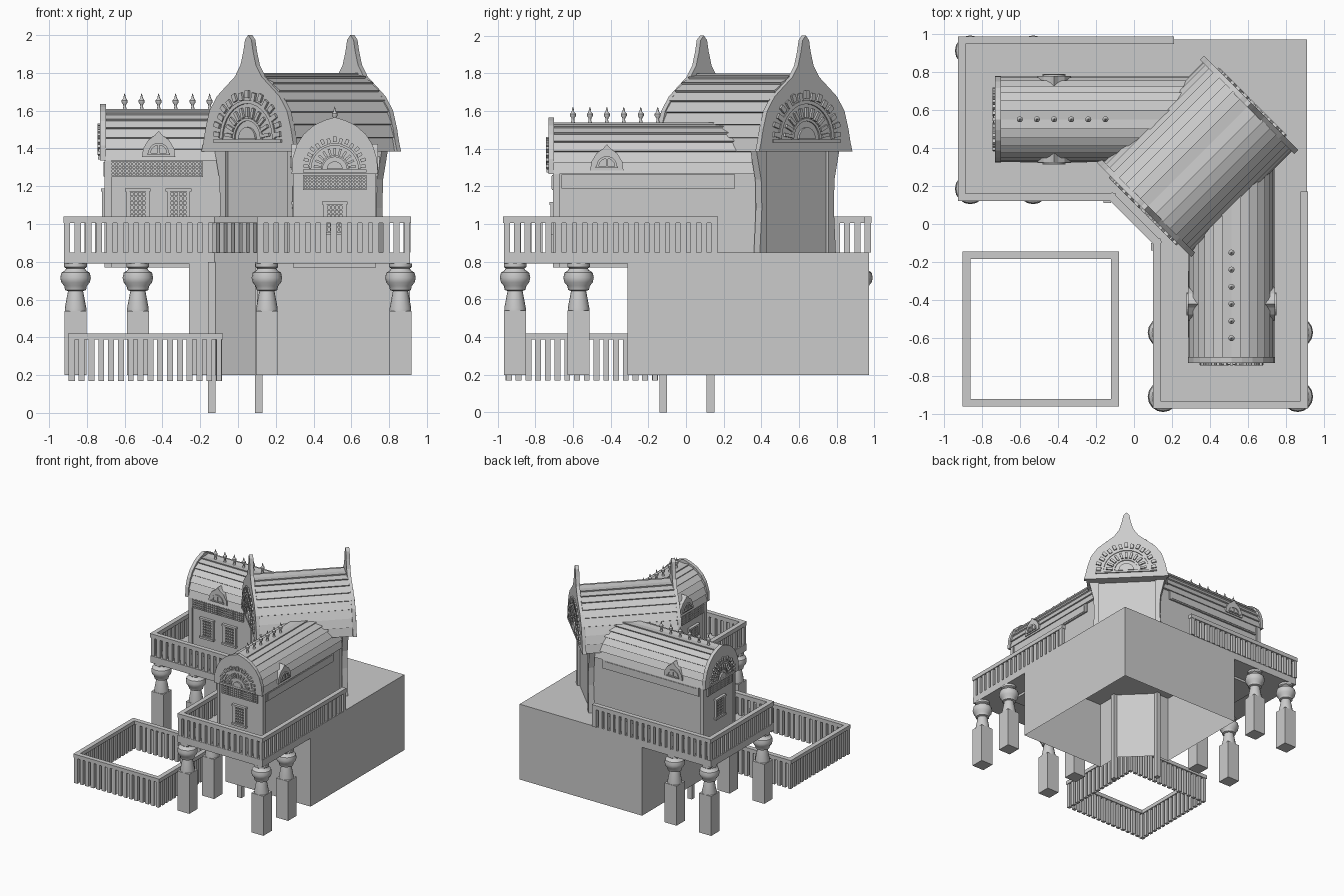
import bpy, bmesh
from math import pi, sin, cos, atan2, hypot
from mathutils import Matrix, Vector

if "Cube" in bpy.data.objects:
    bpy.data.objects.remove(bpy.data.objects["Cube"])

T, R, I = Matrix.Translation, Matrix.Rotation, Matrix.Identity(4)


def finish(bm, name, smooth=False):
    bmesh.ops.recalc_face_normals(bm, faces=bm.faces)
    me = bpy.data.meshes.new(name)
    bm.to_mesh(me)
    bm.free()
    ob = bpy.data.objects.new(name, me)
    bpy.context.collection.objects.link(ob)
    if smooth:
        bpy.ops.object.select_all(action='DESELECT')
        ob.select_set(True)
        bpy.context.view_layer.objects.active = ob
        bpy.ops.object.shade_smooth_by_angle(angle=0.7)
    return ob


def box(bm, c, s, M=I):
    bmesh.ops.create_cube(bm, size=1, matrix=M @ T(c) @ Matrix.Diagonal((*s, 1)))


def prism(bm, pts, a, b, M=I, axis=0, caps=True):
    """Extrude a 2D outline from a to b along the given axis."""
    def at(p, t):
        q = list(p)
        q.insert(axis, t)
        return bm.verts.new(M @ Vector(q))
    lo, hi = [at(p, a) for p in pts], [at(p, b) for p in pts]
    n = len(pts)
    for i in range(n):
        j = (i + 1) % n
        bm.faces.new((lo[i], lo[j], hi[j], hi[i]))
    if caps:
        bm.faces.new(lo)
        bm.faces.new(hi)


def lathe(bm, prof, M, n=16):
    rings = [[bm.verts.new(M @ Vector((r * cos(2 * pi * i / n), r * sin(2 * pi * i / n), z)))
              for i in range(n)] for r, z in prof]
    for p, q in zip(rings, rings[1:]):
        for i in range(n):
            j = (i + 1) % n
            bm.faces.new((p[i], p[j], q[j], q[i]))
    bm.faces.new(rings[0])
    bm.faces.new(rings[-1])


def arc(r0, r1, cx, cz, n=16, rz=None):
    """Half ring outline (a half disc if r0 is 0)."""
    out = [(cx + r1 * cos(pi * i / n), cz + r1 * sin(pi * i / n)) for i in range(n + 1)]
    if r0:
        out += [(cx + r0 * cos(pi * i / n), cz + r0 * sin(pi * i / n)) for i in range(n, -1, -1)]
    return out


def fence(name, path, z0, z1, zr, step, w):
    bm = bmesh.new()
    for (ax, ay), (bx, by) in zip(path, path[1:]):
        L = hypot(bx - ax, by - ay)
        M = T((ax, ay, 0)) @ R(atan2(by - ay, bx - ax), 4, 'Z')
        box(bm, (L / 2, 0, (z1 + zr) / 2), (L + .04, .04, zr - z1), M)
        n = max(1, round(L / step))
        for i in range(n):
            box(bm, (L * i / n, 0, (z0 + z1) / 2), (w, .026, z1 - z0), M)
    for x, y in (path[0], path[-1]):
        box(bm, (x, y, (z0 + zr) / 2), (.035, .035, zr - z0))
    finish(bm, name)


# base walls (open below), deck and entrance poles
bm = bmesh.new()
prism(bm, [(-.26, .97), (.91, .97), (.91, -.31), (.1, -.31), (.1, -.1), (-.13, .125), (-.26, .125)],
      .2, .82, axis=2, caps=False)
finish(bm, "base_walls")
bm = bmesh.new()
prism(bm, [(-.92, .97), (.91, .97), (.91, -.965), (.1, -.965), (.1, -.1), (-.125, .12), (-.92, .12)],
      .79, .85, axis=2)
finish(bm, "deck")
bm = bmesh.new()
for x, y in ((-.14, .13), (.11, -.12)):
    box(bm, (x, y, .4), (.04, .04, .8))
finish(bm, "entrance_poles")

# balcony railing and yard fence
fence("balcony_railing", [(.19, .965), (-.905, .965), (-.905, .14), (-.115, .14), (.12, -.095),
                          (.12, -.95), (.895, -.95), (.895, .15)], .85, 1.005, 1.04, .056, .033)
fence("yard_fence", [(-.88, -.94), (-.1, -.94), (-.1, -.165), (-.88, -.165), (-.88, -.94)],
      .17, .388, .42, .053, .031)

# columns
bm = bmesh.new()
prof = [(.057, .53), (.057, .555), (.04, .645), (.055, .65), (.06, .672), (.075, .69), (.081, .715),
        (.075, .742), (.055, .755), (.05, .765), (.06, .772), (.06, .79)]
for x, y in [(a, b) for a in (-.86, -.53) for b in (.185, .91)] + \
            [(a, b) for a in (.153, .86) for b in (-.57, -.907)]:
    box(bm, (x, y, .37), (.115, .115, .34))
    lathe(bm, prof, T((x, y, 0)))
finish(bm, "columns", True)


def roof(name, M, u0, u1, rx, rz, n):
    """Barrel roof of lapped planks: each plank's lower edge stands proud."""
    pts = []
    for i in range(n):
        for k, lift in ((i, 0), (i + 1, 0)):
            t = pi * k / n
            low = (k == i) == (i < n / 2)
            f = .011 if low else 0
            pts.append(((rx + f) * cos(t), (rz + f) * sin(t)))
    bm = bmesh.new()
    prism(bm, pts, u0, u1, M)
    finish(bm, name)


def gable(name, M, half, r, zc):
    """Gable plate with carved arch blocks and fan."""
    bm = bmesh.new()
    prism(bm, half + [(-a, b) for a, b in reversed(half) if a], -.03, 0, M)
    prism(bm, arc(r * .78, r * .86, 0, zc), -.038, -.03, M)
    prism(bm, arc(r * .40, r * .46, 0, zc), -.038, -.03, M)
    prism(bm, arc(0, r * .26, 0, zc), -.042, -.03, M)
    for n, rad, ln, wd in ((15, .95, .17, .11), (11, .59, .22, .075)):
        for i in range(n):
            t = pi * (i + .5) / n
            rr = r * (rad + (.04 if n == 15 and i % 2 else 0))
            box(bm, (-.036, rr, 0), (.014, r * ln, r * wd), M @ T((0, 0, zc)) @ R(t, 4, 'X'))
    box(bm, (-.035, 0, zc - .01), (.012, r * 2.1, .016), M)
    finish(bm, name)


def lattice(bm, M, w, h, nx, nz):
    """Grid of bars facing local -y."""
    for i in range(nx + 1):
        box(bm, (w * (i / nx - .5), -.006, 0), (.008, .014, h), M)
    for i in range(nz + 1):
        box(bm, (0, -.006, h * (i / nz - .5)), (w + .008, .012, .008), M)


def window(bm, M):
    lattice(bm, M, .085, .14, 4, 6)
    for s in (-1, 1):
        box(bm, (s * .053, -.008, 0), (.018, .022, .16), M)
        box(bm, (0, -.01, s * .08), (.135, .028, .016), M)


WING_GABLE = [(.228, 0), (.224, .08), (.2, .155), (.165, .21), (.11, .258), (.055, .284), (0, .3)]


def wing(tag, M, s):
    """Side wing: u runs inward from the outer end, s is the sign of the inner side."""
    L, bot = 1.08, .77 - M.translation.z
    bm = bmesh.new()
    box(bm, (L / 2, 0, bot / 2), (L, .41, -bot), M)
    for v in (-.207, .207):
        box(bm, (.012, v, bot / 2), (.035, .025, -bot), M)
    box(bm, (.5, -s * .208, -.04), (.92, .022, .075), M)
    box(bm, (.5, -s * .212, -.04), (.88, .022, .055), M)
    finish(bm, tag + "_walls")
    roof(tag + "_roof", M, -.01, L, .214, .27, 14)
    gable(tag + "_gable", M, WING_GABLE, .16, .025)
    # lattice and windows on the end and on the inner side
    bm = bmesh.new()
    end = M @ R(-pi / 2, 4, 'Z')
    lattice(bm, end @ T((0, 0, -.045)), .33, .07, 18, 4)
    window(bm, end @ T((0, 0, -.235)))
    side = R(0 if s < 0 else pi, 4, 'Z')
    lattice(bm, M @ T((.27, s * .205, -.045)) @ side, .48, .075, 26, 4)
    for u in (.17, .385):
        window(bm, M @ T((u, s * .205, -.235)) @ side)
    finish(bm, tag + "_windows")
    # round dormers on both slopes
    bm = bmesh.new()
    for k in (-1, 1):
        c = .28
        prism(bm, [(c + .088, .02), (c + .082, .065), (c + .055, .11), (c + .02, .135), (c, .158),
                   (c - .02, .135), (c - .055, .11), (c - .082, .065), (c - .088, .02)],
              k * .1, k * .228, M, 1)
        prism(bm, arc(.042, .055, c, .04, 12), k * .22, k * .236, M, 1)
        box(bm, (c, k * .23, .062), (.01, .012, .05), M)
        box(bm, (c, k * .23, .036), (.12, .014, .01), M)
    finish(bm, tag + "_dormers")
    # ridge finials
    bm = bmesh.new()
    for i in range(6):
        lathe(bm, [(.012, 0), (.007, .018), (.008, .03), (.016, .04), (.016, .052), (.007, .062),
                   (.005, .075), (.001, .088)], M @ T((.1 + .09 * i, 0, .268)), 10)
    finish(bm, tag + "_finials", True)


wing("left_wing", T((-.70, .55, 1.335)), -1)
wing("front_wing", T((.512, -.70, 1.265)) @ R(pi / 2, 4, 'Z'), 1)

# central hall set on the diagonal
H = T((.075, .095, 1.385)) @ R(pi / 4, 4, 'Z')
HL = .735
back = H @ T((HL, 0, 0)) @ R(pi, 4, 'Z')
bm = bmesh.new()
box(bm, (HL / 2, 0, -.265), (HL - .1, .52, .55), H)
for F in (H, back):
    for k in (-1, 1):
        prism(bm, [(k * a, b) for a, b in ((.23, -.54), (.285, -.54), (.27, -.3), (.275, -.15),
                                          (.31, 0), (.23, 0))], .03, .075, F)
finish(bm, "hall_walls")
roof("hall_roof", H, -.005, HL + .005, .32, .41, 18)
HALL_GABLE = [(.35, 0), (.335, .05), (.32, .12), (.29, .215), (.235, .29), (.165, .345), (.1, .395),
              (.058, .455), (.036, .53), (.024, .59), (0, .615)]
gable("hall_front_gable", H, HALL_GABLE, .24, .065)
gable("hall_back_gable", back, HALL_GABLE, .24, .065)
